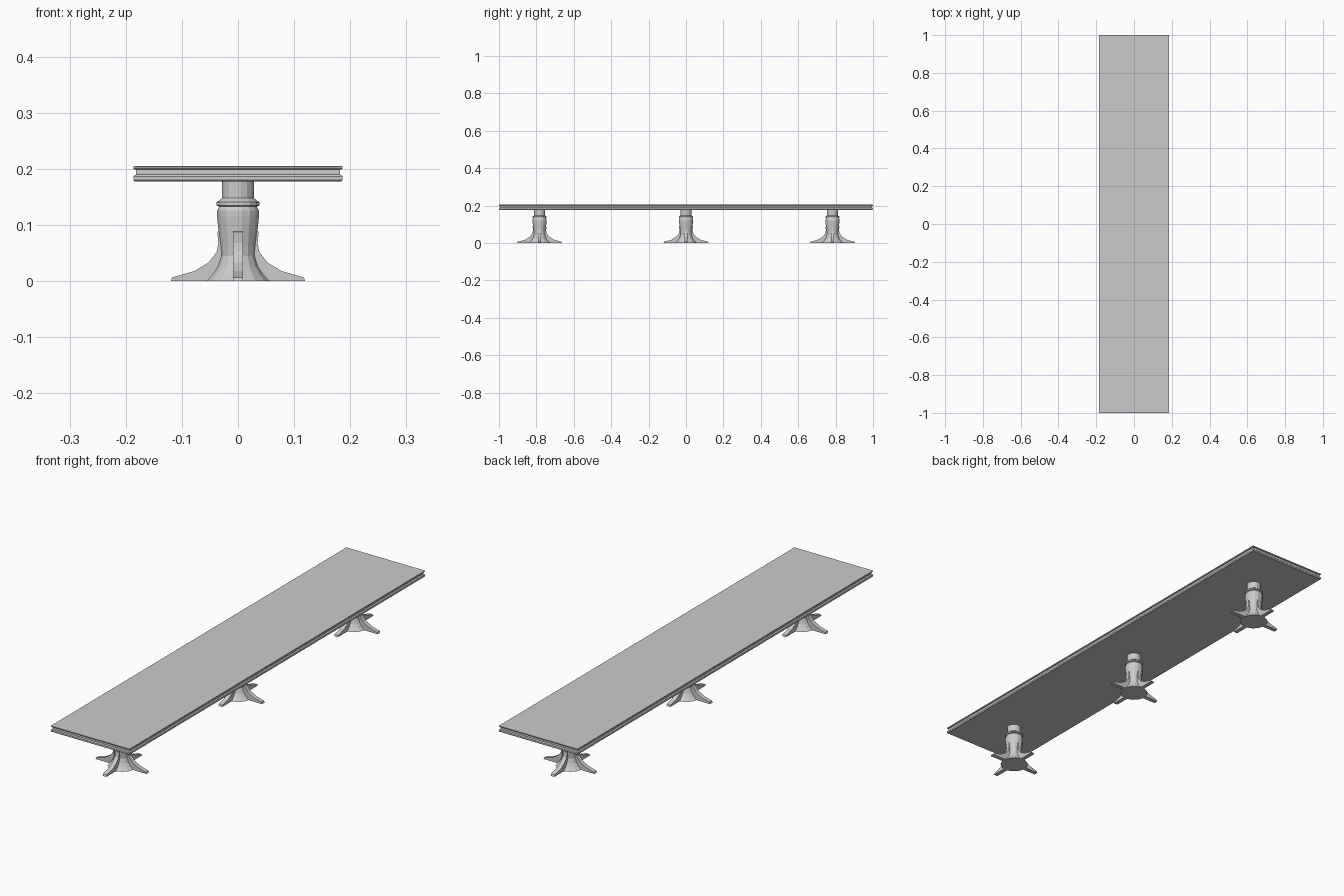
import bpy, bmesh, math

if "Cube" in bpy.data.objects:
    bpy.data.objects.remove(bpy.data.objects["Cube"])


def make_object(name, bm):
    bmesh.ops.recalc_face_normals(bm, faces=bm.faces)
    mesh = bpy.data.meshes.new(name)
    bm.to_mesh(mesh)
    bm.free()
    obj = bpy.data.objects.new(name, mesh)
    bpy.context.collection.objects.link(obj)
    return obj


def loft(bm, rings):
    """Skin a stack of vertex rings and cap both ends."""
    loops = [[bm.verts.new(p) for p in ring] for ring in rings]
    for a, b in zip(loops, loops[1:]):
        n = len(a)
        for i in range(n):
            bm.faces.new((a[i], a[(i + 1) % n], b[(i + 1) % n], b[i]))
    bm.faces.new(loops[0][::-1])
    bm.faces.new(loops[-1])


# Table top: moulded edge running round all four sides (inset, z)
EDGE = [(0.002, 0.178), (0, 0.180), (0, 0.187), (0.002, 0.189), (0.005, 0.190),
        (0.005, 0.199), (0.002, 0.199), (0, 0.201), (0, 0.204), (0.002, 0.205)]
bm = bmesh.new()
loft(bm, [[(sx * (0.1865 - d), sy * (1 - d), z)
           for sx, sy in ((-1, -1), (1, -1), (1, 1), (-1, 1))] for d, z in EDGE])
make_object("table_top", bm)

# Turned column profile (radius, z)
COLUMN = [(0.057, 0.0), (0.046, 0.012), (0.037, 0.026), (0.031, 0.045),
          (0.032, 0.062), (0.036, 0.095), (0.038, 0.115), (0.038, 0.126),
          (0.034, 0.133), (0.039, 0.135), (0.039, 0.141), (0.034, 0.144),
          (0.029, 0.148), (0.029, 0.179)]
SIDES = 16

# Foot side outline (distance from column axis, z)
FOOT = [(0.02, 0.0), (0.120, 0.0), (0.117, 0.007), (0.078, 0.018),
        (0.053, 0.033), (0.038, 0.052), (0.035, 0.068), (0.037, 0.088), (0.02, 0.092)]
HALF = 0.009

for label, y in (("front", -0.783), ("middle", 0), ("back", 0.783)):
    bm = bmesh.new()
    loft(bm, [[(r * math.cos(math.tau * (i + 0.5) / SIDES),
                r * math.sin(math.tau * (i + 0.5) / SIDES), z)
               for i in range(SIDES)] for r, z in COLUMN])
    column = make_object(label + "_column", bm)
    column.location.y = y

    # Four splayed feet around each column
    for k in range(4):
        bm = bmesh.new()
        loft(bm, [[(d, side, z) for d, z in FOOT] for side in (-HALF, HALF)])
        foot = make_object(f"{label}_foot_{k + 1}", bm)
        foot.location.y = y
        foot.rotation_euler.z = k * math.pi / 2
